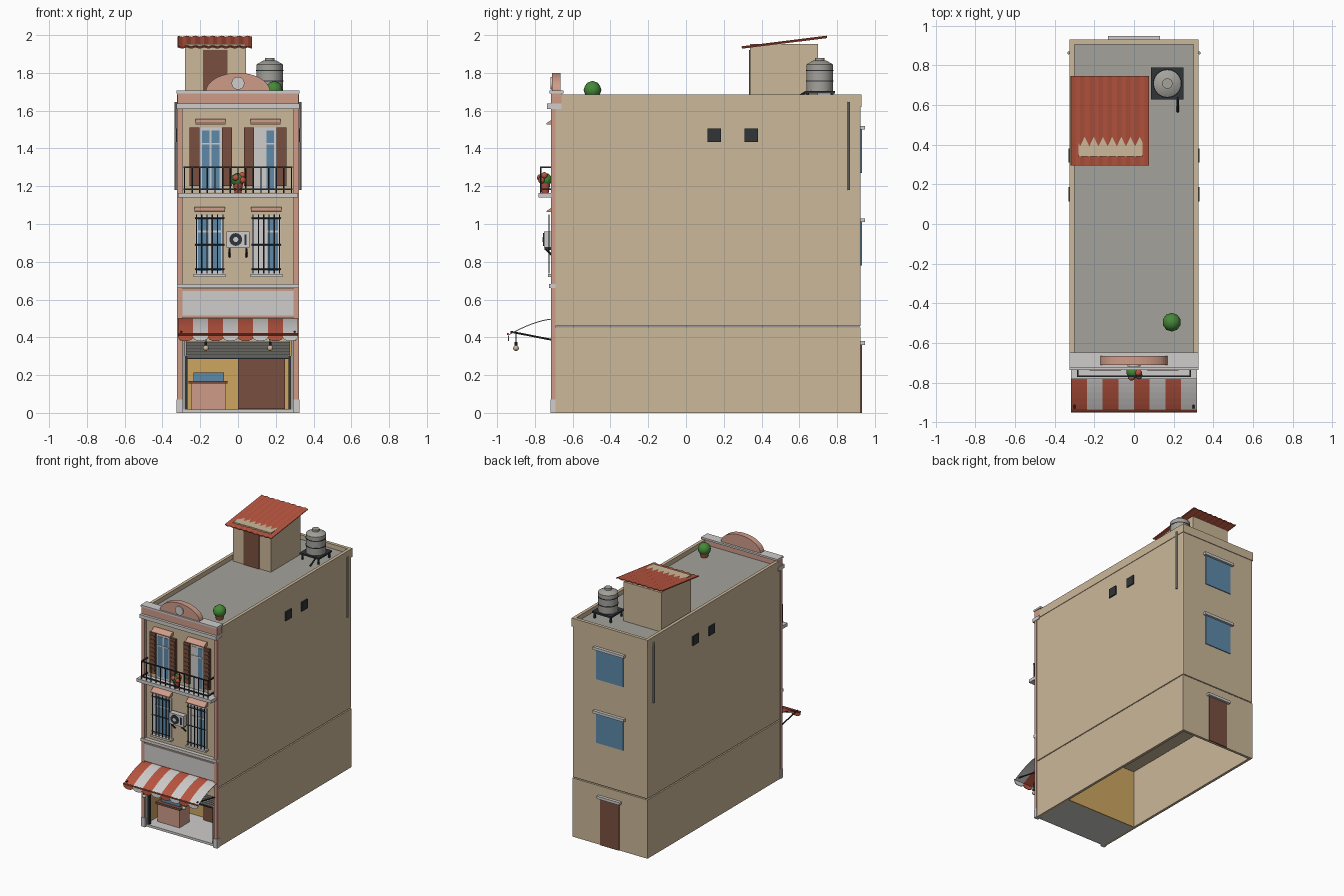
import bpy, bmesh, math
from mathutils import Matrix, Vector

cube = bpy.data.objects.get("Cube")
if cube:
    bpy.data.objects.remove(cube)


def material(name, r, g, b):
    m = bpy.data.materials.new(name)
    m.use_nodes = True
    m.diffuse_color = (r, g, b, 1)
    m.node_tree.nodes["Principled BSDF"].inputs["Base Color"].default_value = (r, g, b, 1)
    return m


TAN = material("tan plaster", .6, .48, .32)
PINK = material("pink stucco", .62, .33, .25)
PALE = material("pale trim", .62, .61, .6)
RED = material("terracotta red", .48, .09, .05)
BROWN = material("brown wood", .19, .08, .05)
BLUE = material("window blue", .11, .25, .4)
IRON = material("dark iron", .03, .035, .04)
GREY = material("concrete grey", .37, .36, .33)
GREEN = material("leaf green", .06, .25, .04)
OCHRE = material("shop ochre", .62, .38, .12)


def finish(name, bm, *mats):
    mesh = bpy.data.meshes.new(name)
    bm.to_mesh(mesh)
    bm.free()
    ob = bpy.data.objects.new(name, mesh)
    bpy.context.collection.objects.link(ob)
    for m in mats:
        mesh.materials.append(m)
    return ob


def box(name, mat, x, y, z, mirror=False):
    """Box from ranges; a single x value means a symmetric range."""
    x = x if isinstance(x, tuple) else (-x, x)
    bm = bmesh.new()
    for side in ((1, -1) if mirror else (1,)):
        spans = [(side * x[0], side * x[1]), y, z]
        mid = Vector([(a + b) / 2 for a, b in spans])
        size = Vector([abs(b - a) for a, b in spans])
        bmesh.ops.create_cube(bm, matrix=Matrix.Translation(mid) @ Matrix.Diagonal(size).to_4x4())
    return finish(name, bm, mat)


def rod(name, mat, a, b, r, r_end=None, sides=8):
    a, b = Vector(a), Vector(b)
    bm = bmesh.new()
    turn = (b - a).to_track_quat('Z', 'Y').to_matrix().to_4x4()
    bmesh.ops.create_cone(bm, cap_ends=True, segments=sides, radius1=r,
                          radius2=r if r_end is None else r_end, depth=(b - a).length,
                          matrix=Matrix.Translation((a + b) / 2) @ turn)
    return smooth(finish(name, bm, mat))


def ball(name, mat, centre, r):
    bm = bmesh.new()
    bmesh.ops.create_icosphere(bm, subdivisions=2, radius=r, matrix=Matrix.Translation(centre))
    return smooth(finish(name, bm, mat))


def smooth(ob):
    bpy.ops.object.select_all(action='DESELECT')
    ob.select_set(True)
    bpy.context.view_layer.objects.active = ob
    bpy.ops.object.shade_smooth_by_angle(angle=math.radians(40))
    return ob


def extrude(name, mat, profile, axis, start, end):
    """Extrude a closed 2D profile along x or y."""
    bm = bmesh.new()
    place = (lambda p: (start, *p)) if axis == 'x' else (lambda p: (p[0], start, p[1]))
    face = bm.faces.new([bm.verts.new(place(p)) for p in profile])
    out = bmesh.ops.extrude_face_region(bm, geom=[face])
    move = (end - start, 0, 0) if axis == 'x' else (0, end - start, 0)
    bmesh.ops.translate(bm, vec=move, verts=[v for v in out['geom'] if isinstance(v, bmesh.types.BMVert)])
    bmesh.ops.recalc_face_normals(bm, faces=bm.faces)
    return finish(name, bm, mat)


FRONT, BACK, HALF = -.7, .925, .32

# Ground floor shell, open underneath
GROUND = (0, .452)
box("ground_side_walls", TAN, (.3, HALF), (FRONT, BACK), GROUND, True)
box("ground_back_wall", TAN, .3, (.905, BACK), GROUND)
box("shop_header", TAN, .3, (FRONT, -.68), (.38, .452))
box("shop_jambs", GREY, (.28, .3), (FRONT, -.67), (0, .38), True)
box("shop_floor", PALE, .3, (FRONT, -.37), (0, .018))
box("shop_back_wall", OCHRE, .3, (-.38, -.36), GROUND)
box("shop_side_lining", OCHRE, (.294, .3), (-.66, -.38), (.018, .452), True)
box("shop_cabinet", BROWN, (0, .25), (-.42, -.38), (.02, .29))
box("counter", PINK, (-.25, -.065), (-.62, -.5), (.018, .155))
box("counter_top", BROWN, (-.262, -.055), (-.63, -.49), (.155, .17))
box("counter_glass", BLUE, (-.235, -.075), (-.6, -.52), (.17, .215))
box("shutter_rails", IRON, (.268, .28), (-.695, -.675), (.018, .3), True)
for i in range(6):
    rod("shutter_slat", GREY, (-.275, -.685, .3 + i * .016), (.275, -.685, .3 + i * .016), .009)
box("shutter_end_bar", IRON, .275, (-.695, -.675), (.284, .292))

# Upper storeys, roof deck and parapet
body = box("upper_storeys", TAN, HALF, (-.695, BACK), (.458, 1.645))
bevel = body.modifiers.new("soft_edges", 'BEVEL')
bevel.width, bevel.segments = .006, 2
box("roof_deck", GREY, .3, (-.66, .905), (1.64, 1.65))
box("parapet_sides", TAN, (.3, .324), (-.66, .93), (1.62, 1.685), True)
box("parapet_back", TAN, .3, (.905, .93), (1.62, 1.685))

# Facade trim
box("corner_pilasters", PINK, (.295, .323), (-.714, -.69), (.07, 1.61), True)
box("pilaster_bases", PALE, (.29, .325), (-.718, -.69), (0, .07), True)
box("storey_band", PALE, .323, (-.725, -.69), (.66, .682))
box("sign_panel", PALE, .295, (-.716, -.69), (.515, .645))
box("sign_frame", PINK, .297, (-.71, -.69), (.505, .658))
box("cornice", PALE, .326, (-.735, -.66), (1.61, 1.638))
box("front_parapet", PINK, .32, (-.715, -.66), (1.638, 1.692))
box("parapet_cap", PALE, .325, (-.722, -.648), (1.692, 1.706))
arc = [math.pi * i / 24 for i in range(25)]
extrude("arched_pediment", PINK, [(.17 * math.cos(a), 1.7 + .1 * math.sin(a)) for a in arc], 'y', -.71, -.665)
rod("pediment_disc", PALE, (0, -.718, 1.745), (0, -.7, 1.745), .034, sides=24)


# Windows with frame, panes and a sloped hood
def window(name, cx, half, low, high, curtain):
    def part(label, mat, x0, x1, depth, z0, z1):
        return box(name + label, mat, (cx + x0, cx + x1), (-.698 - depth, -.69), (z0, z1))
    part("_frame", PALE, -half, half, .004, low, high)
    edge = half - .014
    part("_left_pane", PALE if curtain else BLUE, -edge, -.006, .007, low + .015, high - .015)
    part("_right_pane", BLUE, .006, edge, .007, low + .015, high - .015)
    part("_transom", PALE, -edge, edge, .01, high - .09, high - .08)
    hood = [(-.69, high + .018), (-.738, high + .018), (-.738, high + .024), (-.705, high + .046), (-.69, high + .046)]
    extrude(name + "_hood", PINK, hood, 'x', cx - .08, cx + .08)


for side in (-1, 1):
    cx = side * .145
    window("upper_window", cx, .06, 1.17, 1.51, side > 0)
    for lean in (-1, 1):
        mid = cx + lean * .086
        box("shutter", BROWN, (mid - .026, mid + .026), (-.712, -.69), (1.2, 1.512))
        for i in range(9):
            z = 1.22 + i * .032
            box("shutter_louvre", BROWN, (mid - .02, mid + .02), (-.716, -.71), (z, z + .018))
    cx = side * .15
    window("middle_window", cx, .075, .735, 1.045, side > 0)
    box("window_sill", PALE, (cx - .085, cx + .085), (-.73, -.69), (.72, .735))
    for i in range(6):
        x = cx + (i - 2.5) * .028
        rod("grille_bar", IRON, (x, -.725, .737), (x, -.725, 1.05), .0035, sides=6)
    for z in (.76, .89, 1.03):
        rod("grille_rail", IRON, (cx - .078, -.725, z), (cx + .078, -.725, z), .0035, sides=6)

# Balcony with railing and flower pot
box("balcony_slab", PALE, .318, (-.782, -.69), (1.14, 1.165))
for z in (1.185, 1.3):
    box("balcony_rail", IRON, .288, (-.772, -.764), (z - .004, z + .004))
    box("balcony_side_rail", IRON, (.28, .288), (-.77, -.69), (z - .004, z + .004), True)
for i in range(15):
    x = (i - 7) * .0405
    rod("baluster", IRON, (x, -.768, 1.165), (x, -.768, 1.3), .004, sides=6)
rod("balcony_pot", RED, (0, -.745, 1.165), (0, -.745, 1.215), .018, .027, 12)
ball("balcony_plant", GREEN, (-.003, -.745, 1.235), .036)
for x, y, z in ((.022, -.75, 1.257), (-.012, -.772, 1.245), (.025, -.765, 1.232)):
    ball("flower", RED, (x, y, z), .018)

# Air conditioner
box("cooler_case", PALE, .06, (-.752, -.71), (.875, .96))
rod("cooler_fan", IRON, (-.012, -.757, .918), (-.012, -.75, .918), .034, sides=16)
rod("cooler_fan_hub", PALE, (-.012, -.759, .918), (-.012, -.755, .918), .014, sides=12)
box("cooler_vent", IRON, (.034, .044), (-.756, -.75), (.89, .945))
box("cooler_brackets", IRON, (.04, .048), (-.75, -.69), (.862, .875), True)
for x in (-.044, .044):
    rod("cooler_strut", IRON, (x, -.745, .87), (x, -.7, .825), .005)

# Striped curved awning with scalloped valance
bm = bmesh.new()
STRIPES, STEPS, REACH = 8, 8, .24
width = .634 / STRIPES
for s in range(STRIPES):
    x0 = -.317 + s * width
    path = [(FRONT - REACH * t / STEPS, .5 - .085 * (t / STEPS) ** 1.6) for t in range(STEPS + 1)]
    rows = [[bm.verts.new((x, *p)) for x in (x0, x0 + width)] for p in path]
    faces = [bm.faces.new((a[0], b[0], b[1], a[1])) for a, b in zip(rows, rows[1:])]
    scallop = [bm.verts.new((x0 + width * (.5 + .5 * math.cos(a)), -.942, .4 - .02 * math.sin(a))) for a in arc[::4]]
    faces.append(bm.faces.new([rows[-1][0]] + scallop[::-1] + [rows[-1][1]]))
    for f in faces:
        f.material_index = s % 2
awning = finish("awning", bm, RED, PALE)
awning.modifiers.new("cloth", 'SOLIDIFY').thickness = .005
rod("awning_front_bar", RED, (-.317, -.943, .417), (.317, -.943, .417), .006)
for x in (-.3, .3):
    rod("awning_arm", IRON, (x, -.7, .385), (x, -.93, .43), .005)
for x in (-.17, .17):
    rod("lamp_cord", IRON, (x, -.9, .435), (x, -.9, .36), .003, sides=6)
    rod("lamp_socket", IRON, (x, -.9, .375), (x, -.9, .355), .007)
    ball("lamp_bulb", TAN, (x, -.9, .343), .016)

# Stair hut with corrugated sloping roof
box("stair_hut", TAN, (-.28, .042), (.34, .7), (1.645, 1.953))
box("hut_door", BROWN, (-.185, -.055), (.334, .345), (1.65, 1.92))
RIDGES = 17
bm = bmesh.new()
waves = [(-.318 + .393 * i / RIDGES, .003 * (-1) ** i) for i in range(RIDGES + 1)]
low = [bm.verts.new((x, .295, 1.938 + h)) for x, h in waves]
high = [bm.verts.new((x, .745, 1.994 + h)) for x, h in waves]
for i in range(RIDGES):
    bm.faces.new((low[i], low[i + 1], high[i + 1], high[i]))
roof = finish("hut_roof", bm, RED)
roof.modifiers.new("sheet", 'SOLIDIFY').thickness = .007

# Water tank on a stand
TX, TY = .168, .708
box("tank_platform", IRON, (TX - .082, TX + .082), (TY - .08, TY + .08), (1.69, 1.703))
for sx in (-.068, .068):
    for sy in (-.066, .066):
        rod("tank_leg", IRON, (TX + sx, TY + sy, 1.65), (TX + sx, TY + sy, 1.695), .008)


def tank_part(name, mat, z0, z1, r, r_end=None):
    rod(name, mat, (TX, TY, z0), (TX, TY, z1), r, r_end, 24)


tank_part("tank_body", GREY, 1.703, 1.845, .07)
tank_part("tank_shoulder", GREY, 1.845, 1.865, .07, .035)
tank_part("tank_lid", GREY, 1.865, 1.88, .026)
for z in (1.755, 1.81):
    tank_part("tank_band", IRON, z, z + .006, .0725)
rod("tank_outlet", IRON, (.22, .64, 1.7), (.22, .565, 1.66), .006)

# Roof plant
rod("roof_pot", RED, (.19, -.495, 1.65), (.19, -.495, 1.695), .026, .036, 12)
ball("roof_plant", GREEN, (.19, -.495, 1.71), .047)

# Side vents and drainpipes
for y in (.15, .345):
    box("side_vent", IRON, (.315, .329), (y - .036, y + .036), (1.435, 1.505), True)
for x in (-.329, .329):
    rod("drainpipe", GREY, (x, .862, 1.18), (x, .862, 1.645), .0075)

# Rear windows and door, each under a lintel
for name, mat, half, z0, z1 in (("rear_upper_window", BLUE, .115, 1.27, 1.5),
                                ("rear_lower_window", BLUE, .115, .78, 1.01), ("rear_door", BROWN, .082, 0, .36)):
    box(name, mat, half, (.92, .931), (z0, z1))
    box(name + "_lintel", PALE, half + .017, (.92, .948), (z1, z1 + .02))
